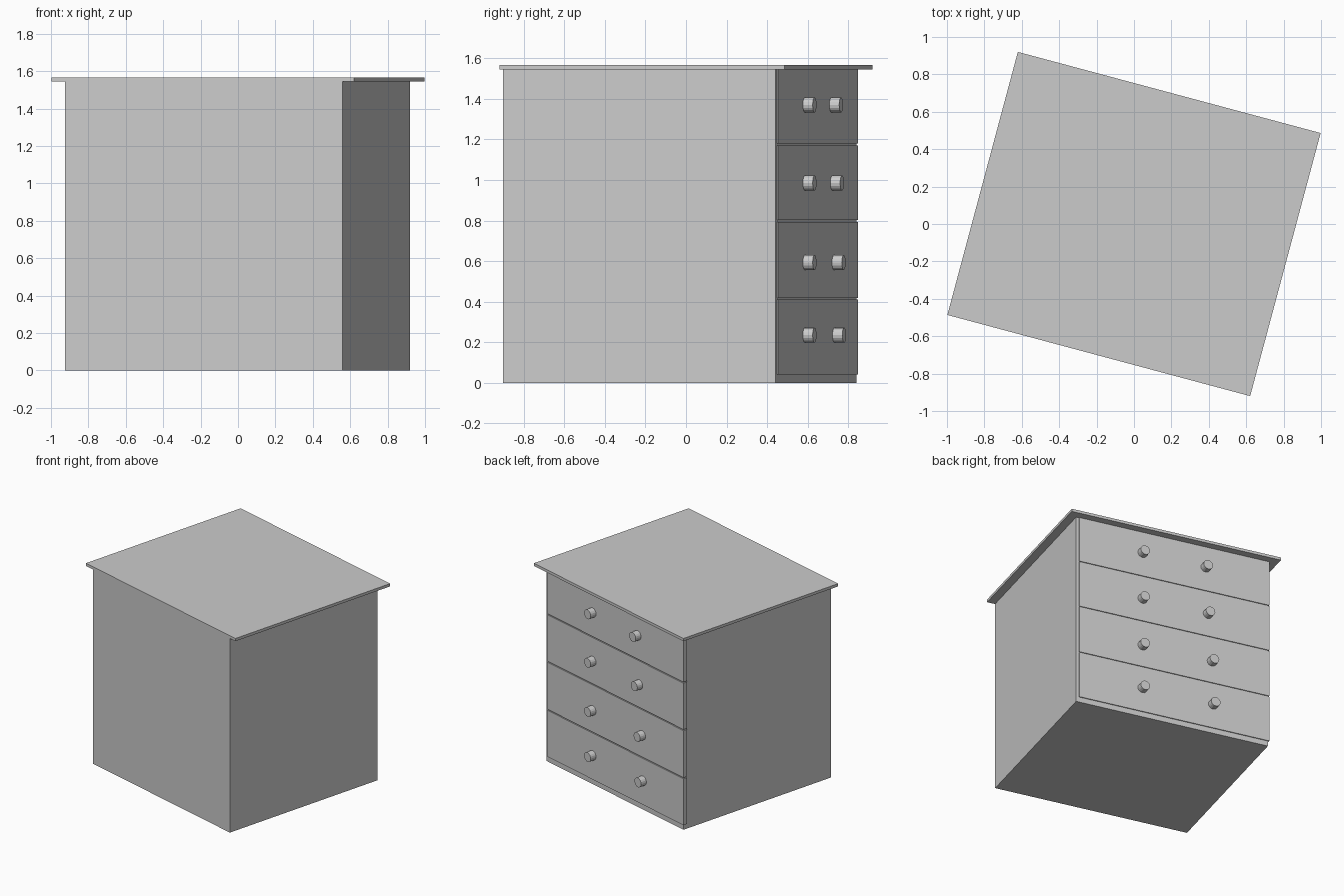
import bpy, bmesh
from math import radians
from mathutils import Matrix

if "Cube" in bpy.data.objects:
    bpy.data.objects.remove(bpy.data.objects["Cube"])

# Whole chest is turned 15 degrees clockwise about z
TURN = Matrix.Rotation(radians(-15), 4, 'Z')


def finish(bm, name):
    bm.transform(TURN)
    mesh = bpy.data.meshes.new(name)
    bm.to_mesh(mesh)
    bm.free()
    obj = bpy.data.objects.new(name, mesh)
    bpy.context.collection.objects.link(obj)


def box(name, x0, x1, y0, y1, z0, z1):
    bm = bmesh.new()
    bmesh.ops.create_cube(bm, size=1)
    bm.transform(Matrix.Translation(((x0 + x1) / 2, (y0 + y1) / 2, (z0 + z1) / 2))
                 @ Matrix.Diagonal((x1 - x0, y1 - y0, z1 - z0, 1)))
    finish(bm, name)


def knob(name, x, z, y0=0.66, y1=0.722, radius=0.037):
    bm = bmesh.new()
    bmesh.ops.create_cone(bm, cap_ends=True, segments=16, radius1=radius,
                          radius2=radius, depth=y1 - y0)
    bm.transform(Matrix.Translation((x, (y0 + y1) / 2, z))
                 @ Matrix.Rotation(radians(-90), 4, 'X'))
    finish(bm, name)


# Carcass and overhanging top
box("carcass", -0.763, 0.774, -0.726, 0.665, 0, 1.545)
box("top_board", -0.838, 0.838, -0.728, 0.728, 1.545, 1.567)

# Drawers: bottom z, top z, knob height, outer knob x
drawers = [(0.042, 0.411, 0.235, -0.32),
           (0.419, 0.794, 0.593, -0.31),
           (0.802, 1.171, 0.985, -0.278),
           (1.179, 1.544, 1.37, -0.26)]
for i, (z0, z1, kz, kx) in enumerate(drawers, 1):
    box(f"drawer_front_{i}", -0.772, 0.752, 0.637, 0.672, z0, z1)
    knob(f"knob_{i}_a", 0.245, kz)
    knob(f"knob_{i}_b", kx, kz)
